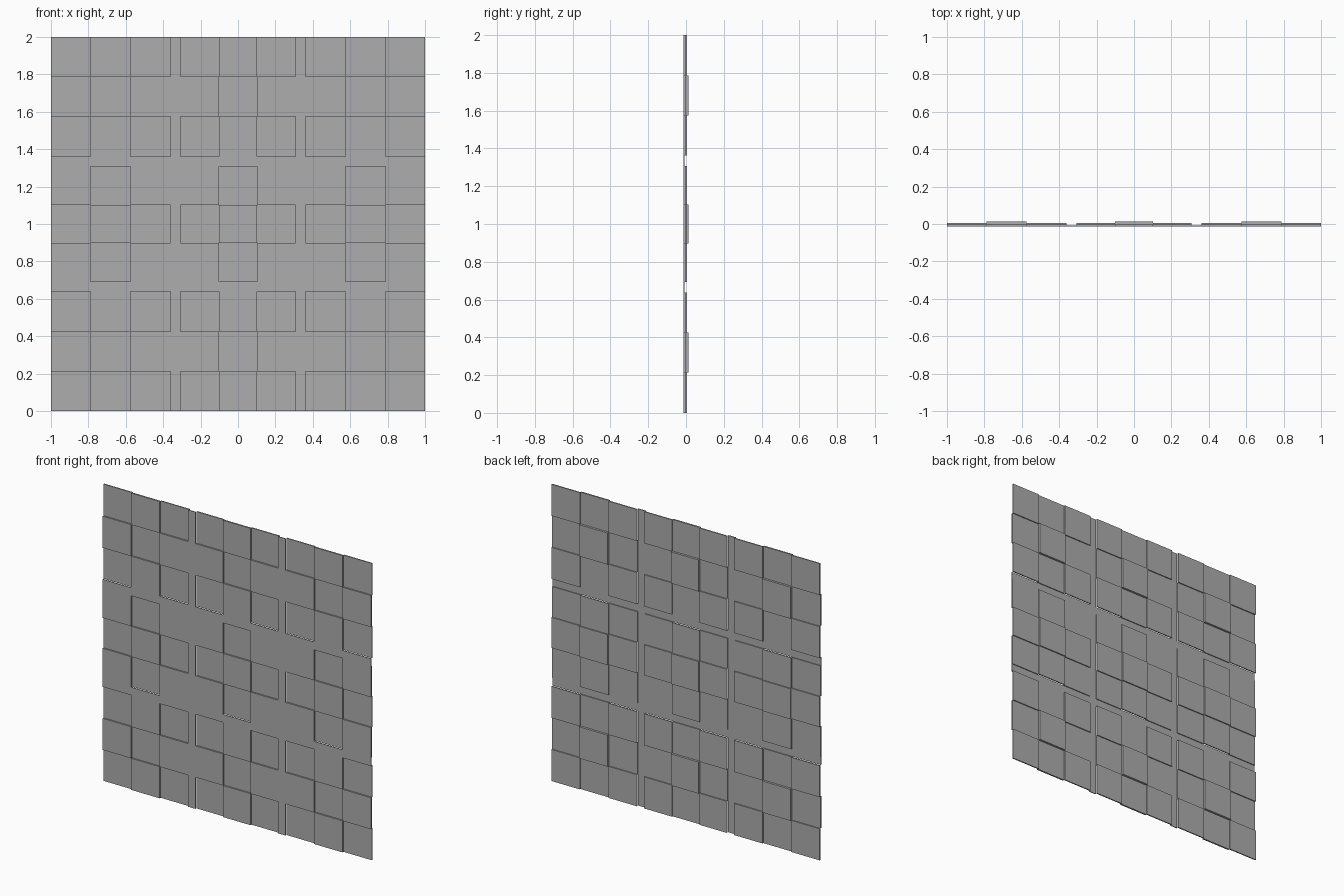
import bpy
import bmesh

cube = bpy.data.objects.get("Cube")
if cube:
    bpy.data.objects.remove(cube, do_unlink=True)

# One plain grey material
grey = bpy.data.materials.new("plain_grey")
grey.use_nodes = True
colour = (0.42, 0.42, 0.42, 1)
grey.diffuse_color = colour
grey.node_tree.nodes["Principled BSDF"].inputs["Base Color"].default_value = colour

# Depth levels from front to back
FRONT, BAR_BACK, PROUD_BACK = -0.013, -0.008, -0.002
RECESS_FRONT, RECESS_BACK, BOSS_BACK = -0.003, 0.005, 0.013

# Extents of the three blocks along x (z is the same, raised by 1)
BLOCKS = [(-1, -0.362), (-0.308, 0.308), (0.362, 1)]
BARS = [(-0.362, -0.308), (0.308, 0.362)]


def add_box(bm, xs, ys, zs):
    """Add an axis-aligned box given its three ranges."""
    verts = bmesh.ops.create_cube(bm, size=1)["verts"]
    for v in verts:
        v.co = [r[0] if c < 0 else r[1] for c, r in zip(v.co, (xs, ys, zs))]


def finish(name, bm):
    mesh = bpy.data.meshes.new(name)
    bm.to_mesh(mesh)
    bm.free()
    mesh.materials.append(grey)
    obj = bpy.data.objects.new(name, mesh)
    bpy.context.collection.objects.link(obj)


def raised(r):
    return r[0] + 1, r[1] + 1


def cell(block, k):
    """Range of the k-th third of a block."""
    step = (block[1] - block[0]) / 3
    return block[0] + k * step, block[0] + (k + 1) * step


# Thin dividing bars
bm = bmesh.new()
depth = (FRONT, BAR_BACK)
for bar in BARS:
    add_box(bm, bar, depth, (0, 2))
    for block in BLOCKS:
        add_box(bm, block, depth, raised(bar))
finish("dividing_bars", bm)

# Nine blocks of checkered proud and recessed tiles
row_names = ("bottom", "middle", "top")
column_names = ("right", "centre", "left")
for row, zblock in enumerate(BLOCKS):
    for col, xblock in enumerate(BLOCKS):
        bm = bmesh.new()
        for j in range(3):
            for i in range(3):
                recessed = (i + j + row) % 2 == 0
                front = RECESS_FRONT if recessed else FRONT
                back = RECESS_BACK if recessed else PROUD_BACK
                if i == j == 1:
                    back = BOSS_BACK
                add_box(bm, cell(xblock, i), (front, back), raised(cell(zblock, j)))
        finish(f"{row_names[row]}_{column_names[col]}_tiles", bm)
